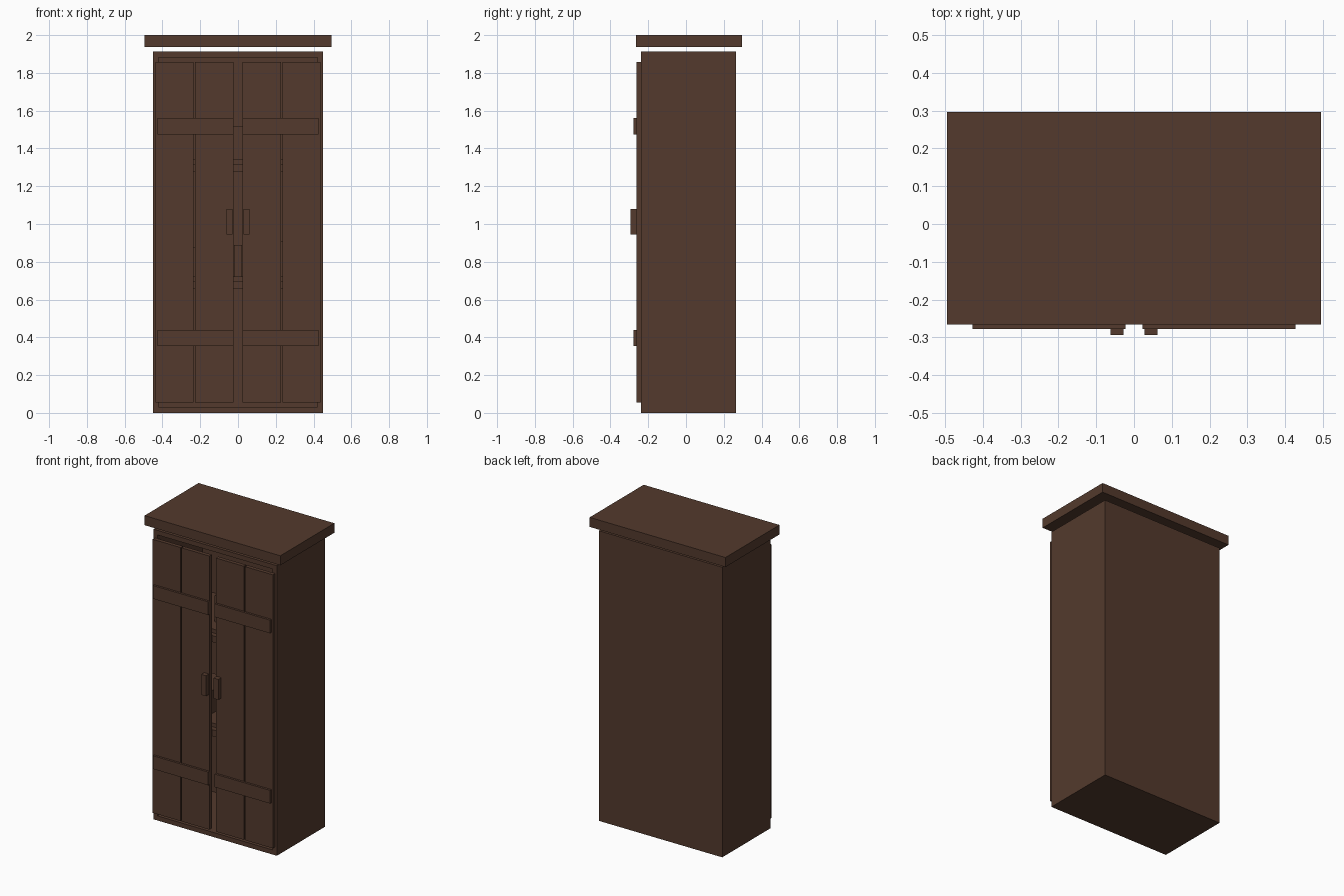
import bpy, bmesh

if "Cube" in bpy.data.objects:
    bpy.data.objects.remove(bpy.data.objects["Cube"])

wood = bpy.data.materials.new("dark_brown_wood")
wood.diffuse_color = (0.087, 0.042, 0.026, 1)
wood.use_nodes = True
wood.node_tree.nodes["Principled BSDF"].inputs["Base Color"].default_value = wood.diffuse_color


def finish(name, bm):
    me = bpy.data.meshes.new(name)
    bm.to_mesh(me)
    bm.free()
    me.materials.append(wood)
    ob = bpy.data.objects.new(name, me)
    bpy.context.collection.objects.link(ob)
    return ob


def box_bm(x, y, z):
    bm = bmesh.new()
    bmesh.ops.create_cube(bm, size=1)
    for v in bm.verts:
        for i, (a, b) in enumerate((x, y, z)):
            v.co[i] = a if v.co[i] < 0 else b
    return bm


def box(name, x, y, z):
    return finish(name, box_bm(x, y, z))


# Carcass: one hollow box, open at the front
bm = box_bm((-0.45, 0.45), (-0.238, 0.265), (0, 1.912))
front = min(bm.faces, key=lambda f: f.calc_center_median().y)
bmesh.ops.inset_region(bm, faces=[front], thickness=0.043)
hollow = bmesh.ops.extrude_discrete_faces(bm, faces=[front])["faces"][0]
bmesh.ops.translate(bm, verts=hollow.verts, vec=(0, 0.47, 0))
bmesh.ops.recalc_face_normals(bm, faces=bm.faces)
finish("carcass", bm)

# Cornice board, held slightly above the carcass
box("cornice", (-0.495, 0.495), (-0.266, 0.296), (1.937, 2.0))

# Shelves: a board on a front-to-back support
for label, z in (("lower", 0.655), ("upper", 1.275)):
    box(label + "_shelf", (-0.407, 0.407), (-0.225, 0.232), (z, z + 0.043))
    box(label + "_shelf_liner", (-0.407, 0.407), (-0.19, 0.232), (z + 0.043, z + 0.068))

# Stored boxes standing on the shelves
for name, x, z in (("left_box", (-0.33, -0.13), (0.723, 0.875)),
                   ("middle_box", (-0.02, 0.02), (0.723, 0.89)),
                   ("right_box", (0.13, 0.33), (0.723, 0.91)),
                   ("upper_box", (-0.1, 0.1), (1.343, 1.517))):
    box(name, x, (-0.1, 0.12), z)

# Doors: two planks, two battens and a handle on each side
for side, s in (("left", -1), ("right", 1)):
    def part(name, a, b, y, z):
        box(side + "_" + name, sorted((s * a, s * b)), y, z)
    part("inner_plank", 0.023, 0.227, (-0.263, -0.238), (0.055, 1.858))
    part("outer_plank", 0.235, 0.438, (-0.263, -0.238), (0.055, 1.858))
    part("lower_batten", 0.023, 0.427, (-0.277, -0.263), (0.353, 0.44))
    part("upper_batten", 0.023, 0.427, (-0.277, -0.263), (1.475, 1.562))
    part("handle", 0.028, 0.062, (-0.294, -0.263), (0.945, 1.08))
